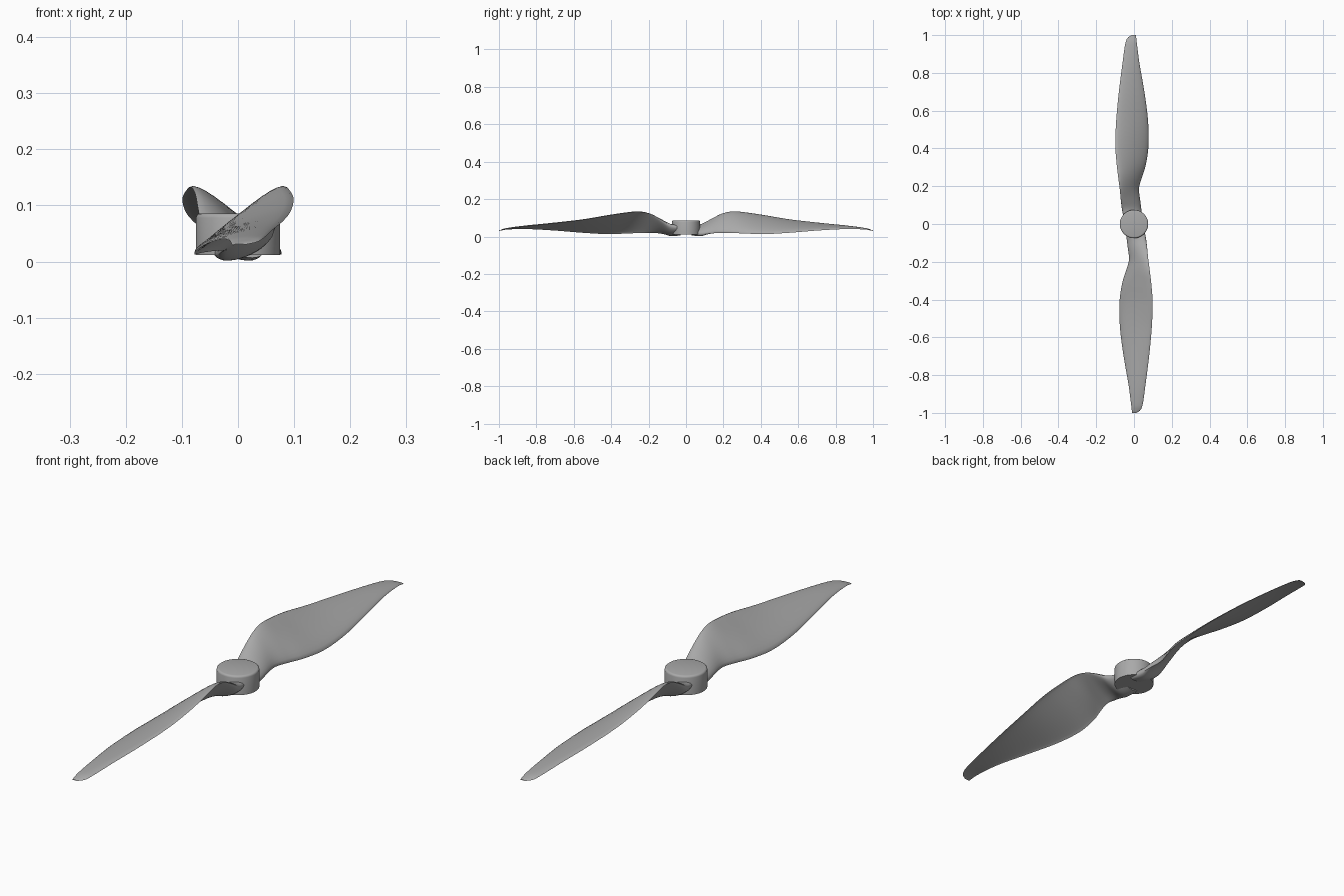
import bpy, bmesh, math
from mathutils import Matrix, Vector

cube = bpy.data.objects.get("Cube")
if cube:
    bpy.data.objects.remove(cube, do_unlink=True)

grey = bpy.data.materials.new("plain grey")
grey.use_nodes = True
grey.diffuse_color = (0.4, 0.4, 0.4, 1)
grey.node_tree.nodes["Principled BSDF"].inputs["Base Color"].default_value = grey.diffuse_color

# Blade stations: span, trailing x, trailing z, leading x, leading z, bulge above, bulge below
STATIONS = [
    (0.03, -0.045, 0.015, 0.055, 0.05, 0.022, 0.02),
    (0.08, -0.038, 0.01, 0.063, 0.06, 0.022, 0.024),
    (0.13, -0.031, 0.016, 0.07, 0.088, 0.02, 0.012),
    (0.19, -0.025, 0.02, 0.076, 0.12, 0.018, 0.002),
    (0.25, -0.042, 0.019, 0.084, 0.133, 0.018, -0.004),
    (0.32, -0.064, 0.016, 0.092, 0.127, 0.018, -0.006),
    (0.42, -0.077, 0.013, 0.099, 0.112, 0.017, -0.006),
    (0.55, -0.074, 0.02, 0.094, 0.09, 0.015, -0.005),
    (0.7, -0.055, 0.032, 0.08, 0.072, 0.012, -0.004),
    (0.85, -0.029, 0.04, 0.061, 0.056, 0.009, -0.002),
    (0.95, -0.016, 0.038, 0.047, 0.043, 0.006, 0),
    (0.985, -0.012, 0.033, 0.034, 0.035, 0.004, 0),
    (1.0, -0.01, 0.029, 0.011, 0.03, 0.002, 0),
]
STEPS, SIDE = 5, 12


def spline(a, b, c, d, t):
    """Catmull-Rom blend between b and c."""
    return [q + t / 2 * (r - p + t * (2 * p - 5 * q + 4 * r - s + t * (3 * (q - r) + s - p)))
            for p, q, r, s in zip(a, b, c, d)]


def section(row):
    """Closed aerofoil outline at one station."""
    span, tx, tz, lx, lz, above, below = row
    tail, nose = Vector((tx, -span, tz)), Vector((lx, -span, lz))
    chord = nose - tail
    up = Vector((-chord.z, 0, chord.x)).normalized()
    outline = []
    for i in range(2 * SIDE):
        angle = math.pi * i / SIDE
        along = (1 - math.cos(angle)) / 2
        height = math.sin(angle)
        if i > SIDE:
            height *= below / 1
        else:
            height *= above
        outline.append(tail + chord * along + up * height)
    return outline


def finish(bm, name):
    bmesh.ops.recalc_face_normals(bm, faces=bm.faces)
    mesh = bpy.data.meshes.new(name)
    bm.to_mesh(mesh)
    bm.free()
    mesh.materials.append(grey)
    obj = bpy.data.objects.new(name, mesh)
    bpy.context.collection.objects.link(obj)
    bpy.ops.object.select_all(action="DESELECT")
    obj.select_set(True)
    bpy.context.view_layer.objects.active = obj
    bpy.ops.object.shade_smooth_by_angle(angle=math.radians(40))
    return obj


def make_blade(name, turn):
    rows = []
    last = len(STATIONS) - 1
    for k in range(last):
        four = [STATIONS[min(max(k + j, 0), last)] for j in (-1, 0, 1, 2)]
        rows += [spline(*four, s / STEPS) for s in range(STEPS)]
    rows.append(STATIONS[last])
    bm = bmesh.new()
    rings = [[bm.verts.new(p) for p in section(row)] for row in rows]
    for inner, outer in zip(rings, rings[1:]):
        for i in range(2 * SIDE):
            j = (i + 1) % (2 * SIDE)
            bm.faces.new((inner[i], inner[j], outer[j], outer[i]))
    bm.faces.new(rings[0])
    bm.faces.new(rings[-1])
    bm.transform(Matrix.Rotation(turn, 4, "Z"))
    return finish(bm, name)


# Two blades, half a turn apart
make_blade("front_blade", 0)
make_blade("back_blade", math.pi)

# Hub: short drum with a rounded top rim
bm = bmesh.new()
bmesh.ops.create_cone(bm, cap_ends=True, segments=64, radius1=0.075, radius2=0.075,
                      depth=0.074, matrix=Matrix.Translation((0, 0, 0.049)))
rim = [e for e in bm.edges if all(v.co.z > 0.08 for v in e.verts)]
bmesh.ops.bevel(bm, geom=rim, offset=0.008, segments=3, profile=0.5, affect="EDGES")
finish(bm, "hub")
